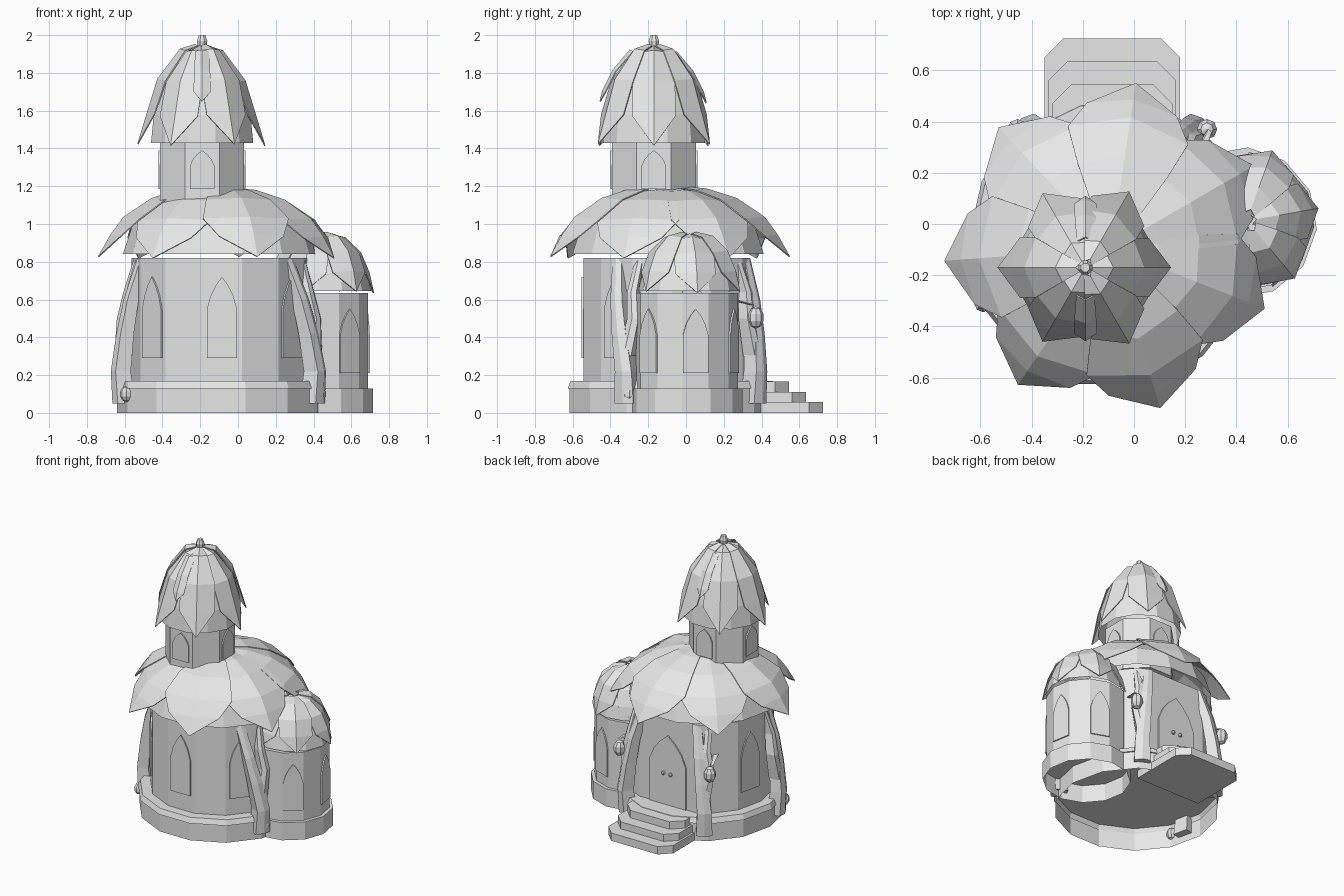
import bpy, bmesh
from math import cos, sin, radians, pi
from mathutils import Vector, Matrix

old = bpy.data.objects.get("Cube")
if old:
    bpy.data.objects.remove(old)

stone = bpy.data.materials.new("pale_grey")
stone.use_nodes = True
GREY = (0.8, 0.8, 0.8, 1)
stone.diffuse_color = GREY
stone.node_tree.nodes["Principled BSDF"].inputs["Base Color"].default_value = GREY

MAIN = (-0.085, -0.075)
ROOF = (-0.09, -0.095)
TOWER = (-0.19, -0.17)
SIDE = (0.42, 0.005)
SIDE_ROOF = (0.44, 0.012)


def finish(name, bm):
    bmesh.ops.recalc_face_normals(bm, faces=bm.faces)
    mesh = bpy.data.meshes.new(name)
    bm.to_mesh(mesh)
    bm.free()
    mesh.materials.append(stone)
    ob = bpy.data.objects.new(name, mesh)
    bpy.context.collection.objects.link(ob)
    return ob


def skin(bm, rings, base=True):
    loops = [[bm.verts.new(p) for p in ring] for ring in rings]
    n = len(loops[0])
    for a, b in zip(loops, loops[1:]):
        for i in range(n):
            j = (i + 1) % n
            bm.faces.new((a[i], a[j], b[j], b[i]))
    if base:
        bm.faces.new(loops[0])
    bm.faces.new(loops[-1])


def lathe(name, centre, profile, sides, face_deg=270, base=True, cut_y=None):
    """Turned shape with one flat facing face_deg."""
    bm = bmesh.new()
    start = radians(face_deg) + pi / sides
    angles = [start + 2 * pi * i / sides for i in range(sides)]
    skin(bm, [[(centre[0] + r * cos(a), centre[1] + r * sin(a), z) for a in angles]
              for r, z in profile], base)
    if cut_y is not None:
        cut = bmesh.ops.bisect_plane(bm, geom=bm.verts[:] + bm.edges[:] + bm.faces[:],
                                     plane_co=(0, cut_y, 0), plane_no=(0, 1, 0), clear_outer=True)
        edges = [e for e in cut["geom_cut"] if isinstance(e, bmesh.types.BMEdge)]
        bmesh.ops.holes_fill(bm, edges=edges)
    return finish(name, bm)


def petals(name, centre, stations, count, first_deg):
    """Ring of overlapping pointed leaves following a dome profile."""
    bm = bmesh.new()
    for k in range(count):
        mid = radians(first_deg + 360 * k / count)
        lift = 0.008 * (k % 2)
        previous = None
        for r, z, half in stations:
            row = []
            for side in ((-1, 0, 1) if half else (0,)):
                a = mid + side * radians(half)
                rr = r + lift - 0.012 * abs(side)
                row.append(bm.verts.new((centre[0] + rr * cos(a), centre[1] + rr * sin(a),
                                         z + lift - 0.008 * abs(side))))
            if previous:
                for i in (0, 1):
                    if half:
                        bm.faces.new((previous[i], previous[i + 1], row[i + 1], row[i]))
                    else:
                        bm.faces.new((previous[i], previous[i + 1], row[0]))
            previous = row
    ob = finish(name, bm)
    mod = ob.modifiers.new("thickness", "SOLIDIFY")
    mod.thickness = 0.006
    return ob


def arch(name, centre, deg, dist, width, z0, z1):
    """Pointed arch plate on a wall facet."""
    bm = bmesh.new()
    w, h = width / 2, z1 - z0
    outline = [(-w, z0), (w, z0), (w, z0 + h * 0.6), (w * 0.75, z0 + h * 0.77),
               (w * 0.4, z0 + h * 0.9), (0, z1), (-w * 0.4, z0 + h * 0.9),
               (-w * 0.75, z0 + h * 0.77), (-w, z0 + h * 0.6)]
    a = radians(deg)
    out, tan = Vector((cos(a), sin(a), 0)), Vector((-sin(a), cos(a), 0))
    foot = Vector((centre[0], centre[1], 0))
    skin(bm, [[foot + out * (dist + d) + tan * u + Vector((0, 0, z)) for u, z in outline]
              for d in (0, 0.009)])
    return finish(name, bm)


def strand(name, points, width, depth):
    """Tapered beam through (angle, radius, height) points around the main body."""
    bm = bmesh.new()
    rings = []
    for i, (deg, r, z) in enumerate(points):
        a = radians(deg)
        out, tan = Vector((cos(a), sin(a), 0)), Vector((-sin(a), cos(a), 0))
        c = Vector((MAIN[0], MAIN[1], z)) + out * r
        s = 1 - 0.45 * i / (len(points) - 1)
        rings.append([c + out * depth * s * u + tan * width * s * v
                      for u, v in ((-1, -1), (0.7, -1), (1, 0), (0.7, 1), (-1, 1))])
    skin(bm, rings)
    return finish(name, bm)


def ball(name, loc, radius, stretch=1):
    bm = bmesh.new()
    bmesh.ops.create_uvsphere(bm, u_segments=8, v_segments=5, radius=radius)
    bmesh.ops.transform(bm, matrix=Matrix.Translation(loc) @ Matrix.Diagonal((1, 1, stretch, 1)),
                        verts=bm.verts)
    return finish(name, bm)


# Main body, hollow plinth and windows
lathe("main_plinth", MAIN, [(0.555, 0), (0.555, 0.13), (0.565, 0.13), (0.55, 0.168)], 14, base=False)
lathe("main_wall", MAIN, [(0.48, 0.168), (0.48, 0.82)], 14, cut_y=0.33)
for k in (-2, -1, 0, 1, 2):
    arch("main_window", MAIN, 270 + k * 360 / 7, 0.468, 0.16, 0.29, 0.72)

# Side turret
lathe("side_plinth", SIDE, [(0.295, 0), (0.295, 0.13)], 12, 10, base=False)
lathe("side_wall", SIDE, [(0.27, 0.13), (0.27, 0.635)], 12, 10)
for k in (-1, 0, 1):
    arch("side_window", SIDE, 10 + 60 * k, 0.261, 0.135, 0.21, 0.55)
lathe("side_dome", SIDE_ROOF, [(0.265, 0.645), (0.245, 0.74), (0.2, 0.84), (0.1, 0.92)], 12, 10, base=False)
petals("side_petals", SIDE_ROOF, [(0.04, 0.95, 40), (0.13, 0.93, 34), (0.215, 0.85, 32),
                                  (0.26, 0.745, 26), (0.285, 0.635, 0)], 6, 10)

# Main roof
lathe("main_dome", ROOF, [(0.52, 0.84), (0.47, 0.99), (0.34, 1.1), (0.15, 1.16)], 14, base=False)
petals("main_petals", ROOF, [(0.05, 1.195, 40), (0.2, 1.18, 32), (0.36, 1.13, 30), (0.51, 1.03, 28),
                             (0.58, 0.935, 18), (0.645, 0.82, 0)], 7, 30)

# Upper tower and its cap
lathe("upper_wall", TOWER, [(0.24, 1.05), (0.24, 1.435)], 8)
for k in range(4):
    arch("upper_window", TOWER, 90 * k, 0.222, 0.13, 1.185, 1.39)
lathe("upper_dome", TOWER, [(0.28, 1.43), (0.265, 1.58), (0.22, 1.74), (0.1, 1.89), (0.04, 1.92)], 12, base=False)
petals("upper_petals", TOWER, [(0.03, 1.945, 40), (0.11, 1.92, 32), (0.23, 1.76, 31),
                               (0.285, 1.58, 25), (0.335, 1.415, 0)], 6, 0)
petals("upper_leaf", TOWER, [(0.12, 1.915, 18), (0.21, 1.81, 12), (0.265, 1.7, 10),
                             (0.28, 1.64, 0)], 2, 90)
lathe("finial", TOWER, [(0.022, 1.92), (0.03, 1.97), (0.018, 2.0)], 8)

# Climbing buttresses, each with a forked strand
for deg, twist in ((-26, -13), (54, 6), (126, -6), (193, 5)):
    lean = 1 if twist < 0 else -1
    strand("buttress", [(deg, 0.54, 0.05), (deg, 0.555, 0.22), (deg + twist * 0.3, 0.535, 0.42),
                        (deg + twist * 0.6, 0.505, 0.6), (deg + twist, 0.44, 0.82)], 0.055, 0.055)
    strand("buttress_fork", [(deg, 0.54, 0.3), (deg + lean * 4, 0.525, 0.5),
                             (deg + lean * 2, 0.5, 0.64), (deg + lean * 4, 0.45, 0.81)], 0.038, 0.045)
for x, y in ((-0.59, -0.31), (0.43, -0.3)):
    ball("root_lump", (x, y, 0.1), 0.036, 1.2)

# Lanterns beside the door
for x, side in ((0.285, 1), (-0.455, -1)):
    ball("lantern", (x, 0.37, 0.505), 0.042, 1.4)
    strand("lantern_arm", [(90 - side * 46, 0.46, 0.6), (90 - side * 41, 0.575, 0.57)], 0.016, 0.016)

# Door with knobs
arch("door", (MAIN[0], 0), 90, 0.33, 0.3, 0.165, 0.68)
for dx in (-0.03, 0.03):
    ball("door_knob", (MAIN[0] + dx, 0.345, 0.4), 0.014)

# Steps with chamfered outer corners
for half, end, z0, z1 in ((0.265, 0.725, 0, 0.058), (0.25, 0.635, 0.058, 0.11), (0.235, 0.545, 0.11, 0.165)):
    bm = bmesh.new()
    c = 0.075
    outline = [(-half, 0.25), (half, 0.25), (half, end - c), (half - c, end), (c - half, end), (-half, end - c)]
    skin(bm, [[(MAIN[0] + x, y, z) for x, y in outline] for z in (z0, z1)])
    finish("step", bm)
